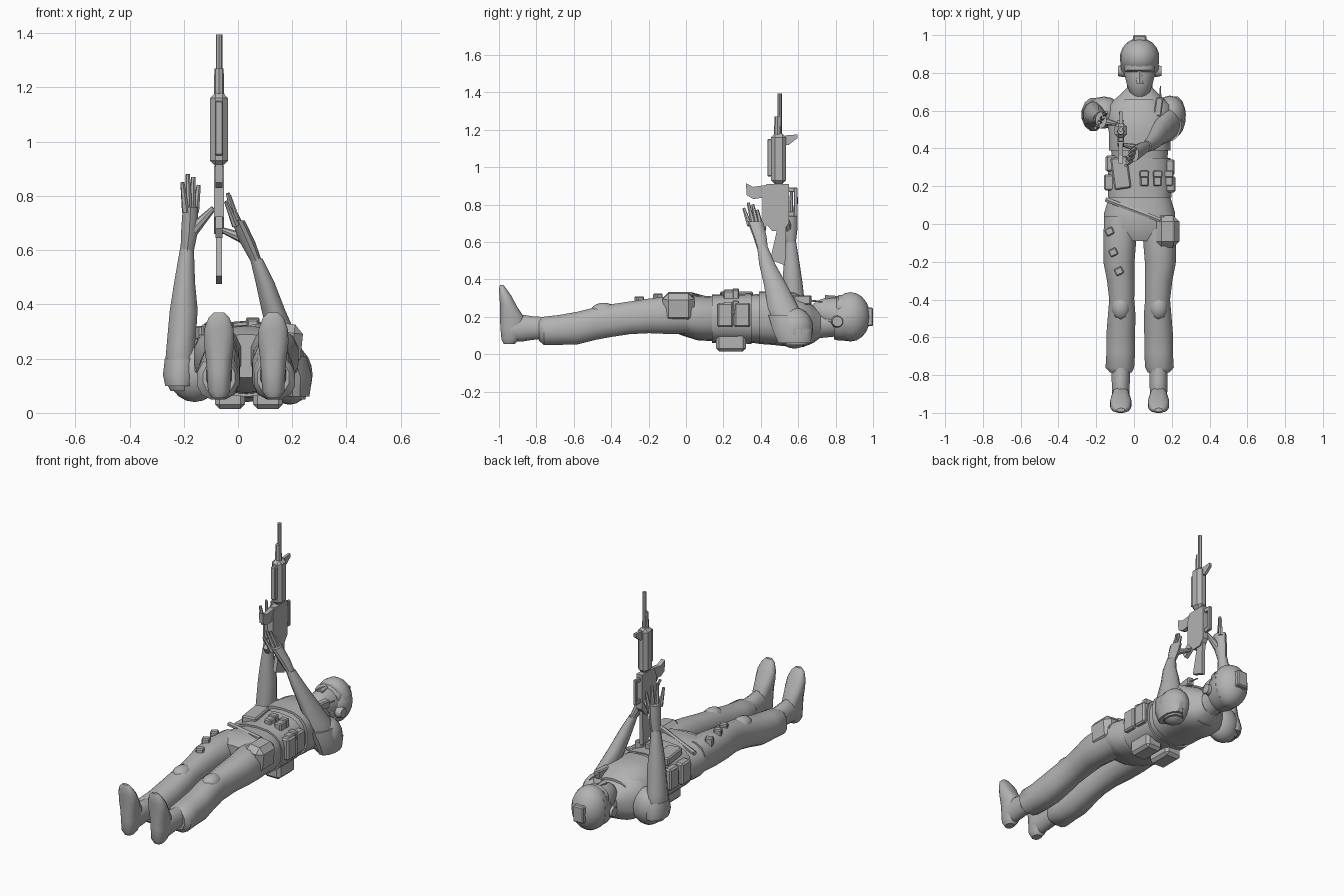
import bpy, bmesh
from math import cos, sin, pi, copysign, radians
from mathutils import Vector, Matrix

if "Cube" in bpy.data.objects:
    bpy.data.objects.remove(bpy.data.objects["Cube"], do_unlink=True)

grey = bpy.data.materials.new("plain grey")
grey.use_nodes = True
grey.diffuse_color = (0.45, 0.45, 0.45, 1)
grey.node_tree.nodes["Principled BSDF"].inputs["Base Color"].default_value = grey.diffuse_color


def finish(name, bm, smooth=40):
    """Turn a bmesh into a shaded object with the grey material."""
    bmesh.ops.recalc_face_normals(bm, faces=bm.faces)
    mesh = bpy.data.meshes.new(name)
    bm.to_mesh(mesh)
    bm.free()
    mesh.materials.append(grey)
    obj = bpy.data.objects.new(name, mesh)
    bpy.context.collection.objects.link(obj)
    bpy.ops.object.select_all(action="DESELECT")
    obj.select_set(True)
    bpy.context.view_layer.objects.active = obj
    if smooth:
        bpy.ops.object.shade_smooth_by_angle(angle=radians(smooth))
    return obj


def loft(name, axis, rings, sides=14, square=1.0):
    """Skin oval rings (x, y, z, half width, half depth) lying across an axis."""
    bm = bmesh.new()
    loops = []
    for x, y, z, wide, deep in rings:
        loop = []
        for i in range(sides):
            angle = 2 * pi * (i + 0.5) / sides
            c, s = cos(angle), sin(angle)
            u = wide * copysign(abs(c) ** square, c)
            v = deep * copysign(abs(s) ** square, s)
            offset = (u, 0, v) if axis == "Y" else (u, v, 0)
            loop.append(bm.verts.new(Vector((x, y, z)) + Vector(offset)))
        loops.append(loop)
    for low, high in zip(loops, loops[1:]):
        for i in range(sides):
            j = (i + 1) % sides
            bm.faces.new((low[i], low[j], high[j], high[i]))
    bm.faces.new(loops[0])
    bm.faces.new(loops[-1])
    return finish(name, bm)


def box(name, centre, size, turn=0, axis="Z", bevel=0.15):
    """Chamfered box, turned in degrees about one axis."""
    bm = bmesh.new()
    bmesh.ops.create_cube(bm, size=1)
    bmesh.ops.scale(bm, vec=size, verts=bm.verts)
    bmesh.ops.bevel(bm, geom=bm.edges[:], offset=min(size) * bevel, segments=1, affect="EDGES")
    bmesh.ops.transform(bm, matrix=Matrix.Translation(centre) @ Matrix.Rotation(radians(turn), 4, axis), verts=bm.verts)
    return finish(name, bm, 0)


def ball(name, centre, radii, segments=16):
    bm = bmesh.new()
    bmesh.ops.create_uvsphere(bm, u_segments=segments, v_segments=10, radius=1)
    bmesh.ops.scale(bm, vec=radii, verts=bm.verts)
    bmesh.ops.translate(bm, vec=centre, verts=bm.verts)
    return finish(name, bm)


def rod(name, start, end, r1, r2, sides=8):
    """Tapered rod between two points."""
    start, end = Vector(start), Vector(end)
    way = end - start
    bm = bmesh.new()
    bmesh.ops.create_cone(bm, cap_ends=True, segments=sides, radius1=r1, radius2=r2, depth=way.length)
    turn = way.to_track_quat("Z", "Y").to_matrix().to_4x4()
    bmesh.ops.transform(bm, matrix=Matrix.Translation((start + end) / 2) @ turn, verts=bm.verts)
    return finish(name, bm)


def plate(name, x, half, outline):
    """Side outline of (y, z) points given thickness along x."""
    bm = bmesh.new()
    face = bm.faces.new([bm.verts.new((x - half, y, z)) for y, z in outline])
    side = bmesh.ops.extrude_face_region(bm, geom=[face])
    moved = [v for v in side["geom"] if isinstance(v, bmesh.types.BMVert)]
    bmesh.ops.translate(bm, vec=(2 * half, 0, 0), verts=moved)
    return finish(name, bm, 0)


mid = 0.03  # body centre line

# Torso, vest and hips
loft("torso", "Y", [(mid, y, z, w, d) for y, z, w, d in (
    (.10, .19, .16, .11), (.22, .19, .16, .12), (.36, .19, .15, .13), (.46, .19, .16, .14),
    (.56, .18, .18, .14), (.63, .17, .17, .13), (.68, .16, .11, .10), (.72, .16, .07, .07))], 18, .8)
loft("vest", "Y", [(mid, y, z, w, d) for y, z, w, d in (
    (.39, .195, .165, .14), (.48, .195, .165, .145), (.58, .185, .16, .145), (.66, .17, .11, .12))], 18, .75)
loft("waist_band", "Y", [(mid, y, .19, w, d) for y, w, d in (
    (.14, .17, .13), (.24, .17, .13), (.35, .165, .135))], 18, .75)
loft("hips", "Y", [(mid, y, z, w, d) for y, z, w, d in (
    (.14, .19, .165, .12), (.06, .195, .19, .12), (-.02, .21, .19, .11), (-.09, .21, .13, .08))], 18, .8)
rod("hip_strap", (-.15, .13, .29), (.14, .02, .32), .014, .014, 6)

# Legs and boots, one per side
for side, cx in (("right", -.07), ("left", .13)):
    lean = copysign(1, cx)
    loft(side + "_trouser_leg", "Y", [(cx + lean * out, y, z, w, d) for out, y, z, w, d in (
        (0, .04, .21, .09, .10), (.005, -.08, .21, .09, .105), (.01, -.2, .205, .085, .095),
        (0, -.3, .195, .075, .09), (-.005, -.4, .18, .068, .09), (-.005, -.48, .165, .075, .09),
        (0, -.58, .14, .078, .09), (0, -.68, .13, .078, .082), (.005, -.76, .125, .078, .078),
        (0, -.785, .13, .06, .06))], 12, .85)
    ball(side + "_knee_pad", (cx, -.44, .23), (.05, .07, .045), 10)
    loft(side + "_boot_shaft", "Y", [(cx, -.74, .14, .05, .06), (cx, -.82, .14, .05, .065),
         (cx, -.88, .14, .048, .075), (cx, -.95, .13, .045, .06)], 12)
    loft(side + "_boot_foot", "Z", [(cx, y, z, w, d) for y, z, w, d in (
        (-.945, .055, .025, .03), (-.94, .08, .042, .048), (-.925, .15, .046, .07), (-.93, .2, .05, .065),
        (-.95, .26, .058, .045), (-.965, .31, .055, .034), (-.98, .35, .04, .02), (-.985, .37, .02, .01))], 12, .8)

# Thigh holster and small thigh blocks
box("thigh_holster", (.17, -.04, .25), (.13, .17, .16), 6, "Y", .25)
for x, y, z in ((-.13, -.04, .295), (-.11, -.15, .3), (-.08, -.25, .285)):
    box("thigh_block", (x, y, z), (.045, .04, .05), 25)

# Belt pouches
for x in (.055, .125, .185):
    box("front_pouch", (x, .24, .31 - max(0, x - .12)), (.045, .08, .07))
    box("pouch_flap", (x, .265, .325 - max(0, x - .12)), (.05, .035, .055))
for x, y in ((-.13, .22), (-.12, .32), (.19, .21), (.185, .3)):
    box("side_pouch", (x, y, .21), (.06, .085, .13))
box("magazine_pouch", (-.07, .27, .31), (.09, .17, .05), 8)
for x in (-.03, .11):
    box("rear_pouch", (x, .24, .08), (.11, .16, .13))
box("chest_radio", (.13, .62, .29), (.04, .1, .05), -8)
rod("radio_antenna", (.14, .64, .29), (.14, .73, .28), .006, .004, 6)

# Head, face mask and helmet
loft("neck", "Y", [(mid, .64, .15, .09, .1), (mid, .7, .16, .07, .075), (mid, .8, .17, .07, .075)])
loft("masked_face", "Y", [(mid, y, z, w, d) for y, z, w, d in (
    (.67, .235, .03, .025), (.7, .23, .055, .055), (.74, .22, .07, .08), (.8, .21, .085, .095),
    (.86, .2, .085, .1))], 14)
rod("nose", (mid, .745, .295), (mid, .81, .3), .022, .012, 6)
ball("helmet", (mid, .88, .2), (.105, .105, .132), 18)
loft("helmet_rim", "Y", [(mid, .79, .17, .085, .09), (mid, .81, .18, .1, .105), (mid, .88, .2, .105, .13)], 18)
loft("goggles", "Y", [(mid, .805, .245, .078, .06), (mid, .815, .25, .085, .068), (mid, .84, .25, .085, .068)], 12)
box("helmet_mount", (mid, .978, .2), (.07, .044, .1))
for side in (-1, 1):
    rod("ear_cup", (mid + side * .08, .81, .175), (mid + side * .115, .81, .175), .035, .028, 10)
    rod("chin_strap", (mid + side * .085, .81, .17), (mid + side * .03, .7, .2), .01, .01, 6)

# Arms reaching upward
ball("right_shoulder", (-.16, .59, .15), (.1, .085, .11))
ball("left_shoulder", (.19, .58, .14), (.085, .1, .11))
loft("right_arm", "Z", [(-.21, .58, .08, .04, .05), (-.215, .58, .13, .06, .08), (-.21, .575, .25, .055, .065),
     (-.2, .57, .38, .053, .055), (-.197, .565, .48, .04, .045), (-.188, .56, .61, .026, .028)], 12)
loft("left_arm", "Z", [(.2, .59, .05, .05, .06), (.215, .575, .13, .055, .095), (.175, .52, .25, .058, .085),
     (.13, .475, .38, .045, .062), (.1, .435, .48, .036, .045), (.067, .41, .57, .024, .03)], 12)
loft("right_sleeve_cuff", "Z", [(-.215, .58, .1, .055, .085), (-.215, .58, .14, .064, .09), (-.21, .578, .2, .062, .075)], 12)
loft("left_sleeve_cuff", "Z", [(.215, .58, .06, .05, .09), (.215, .57, .13, .06, .11), (.19, .535, .21, .064, .098)], 12)

# Hands: palm, thumb and four fingers
loft("right_palm", "Z", [(-.188, .56, .59, .025, .026), (-.18, .555, .66, .032, .04), (-.175, .55, .76, .03, .045)], 10)
loft("left_palm", "Z", [(.067, .41, .56, .022, .028), (.035, .395, .63, .03, .036), (.0, .37, .71, .026, .042)], 10)
rod("right_thumb", (-.17, .545, .67), (-.09, .53, .755), .024, .01)
rod("left_thumb", (.03, .4, .64), (-.06, .42, .675), .022, .01)
for i in range(4):
    spread = (i - 1.5) * .02
    tall = (.85, .88, .87, .84)[i]
    rod("right_finger", (-.175 + spread * .6, .55 + spread, .74), (-.175 + spread, .55 + spread * 1.4, tall), .014, .008, 6)
    rod("left_finger", (.0 + spread * .3, .37 + spread, .69), (-.035 + spread * .3, .345 + spread * 1.2, tall - .07), .014, .008, 6)

# Rifle, muzzle up
gx = -.07
rod("barrel", (gx, .5, 1.1), (gx, .5, 1.395), .012, .012)
rod("gas_block", (gx, .49, 1.15), (gx, .49, 1.27), .02, .017)
box("handguard", (gx, .495, 1.045), (.066, .08, .27), bevel=.3)
box("lower_rail", (gx, .45, 1.05), (.03, .03, .2))
plate("front_sight", gx, .008, [(.53, 1.17), (.595, 1.175), (.595, 1.155), (.55, 1.12), (.53, 1.12)])
plate("receiver", gx, .018, [(.43, .91), (.55, .91), (.55, .7), (.52, .66), (.46, .66), (.41, .72), (.41, .86)])
plate("magazine", gx, .013, [(.43, .905), (.36, .895), (.32, .915), (.325, .85), (.36, .83), (.43, .84)])
plate("pistol_grip", gx, .013, [(.45, .76), (.45, .7), (.38, .645), (.36, .68)])
plate("stock", gx, .011, [(.49, .68), (.535, .68), (.53, .475), (.45, .505)])
for z in (.75, .88):
    box("handle_post", (gx, .565, z), (.016, .06, .025))
box("carry_handle", (gx, .587, .815), (.02, .018, .15))
